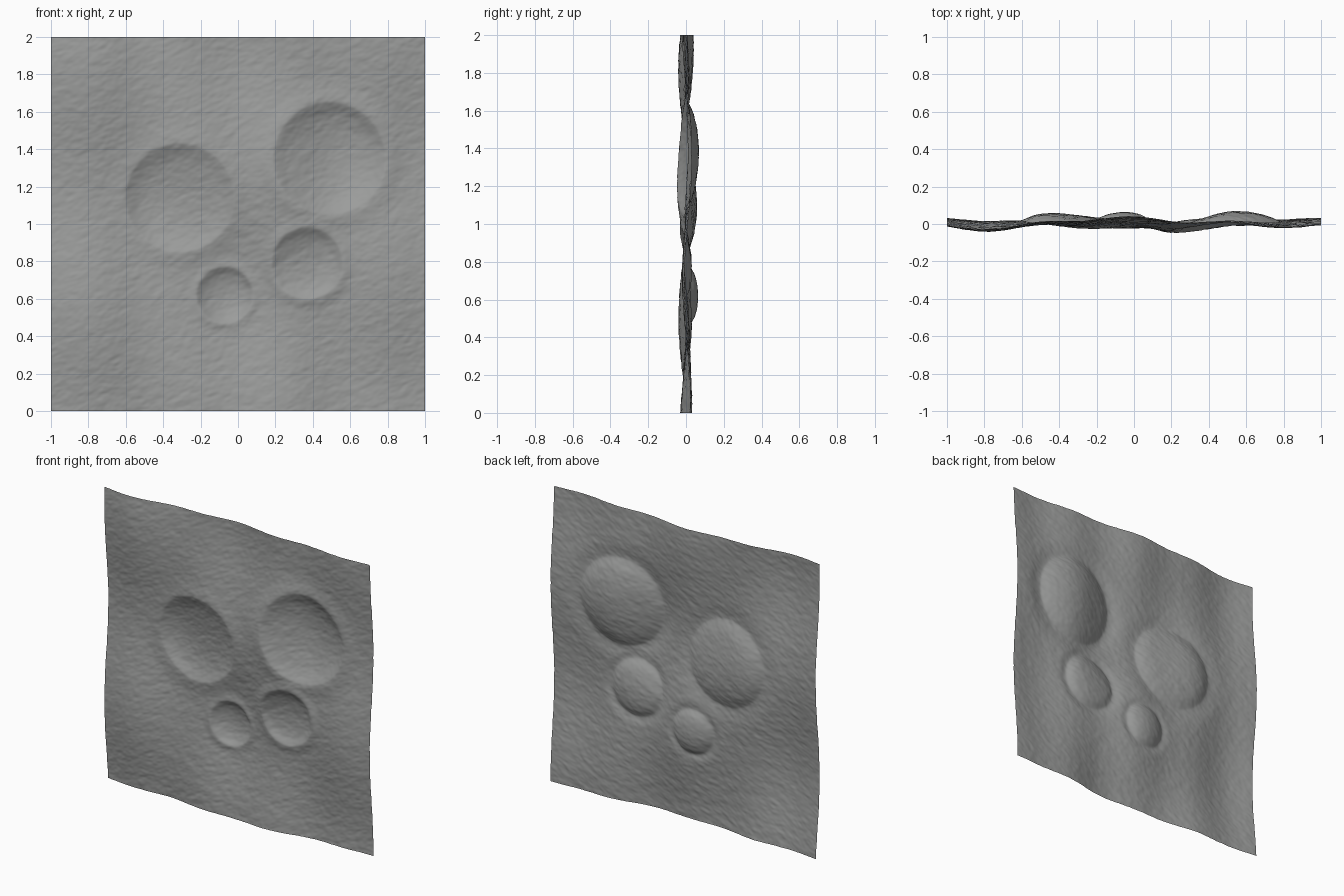
import bpy
import bmesh
from math import sin, cos, exp, hypot
from mathutils import Vector, noise

cube = bpy.data.objects.get("Cube")
if cube:
    bpy.data.objects.remove(cube, do_unlink=True)

SEGMENTS = 260

# Craters: centre x, centre z, radius, depth, rim height
CRATERS = [
    (-0.31, 1.14, 0.29, 0.046, 0.008),
    (0.49, 1.35, 0.30, 0.048, 0.012),
    (0.37, 0.79, 0.19, 0.034, 0.009),
    (-0.07, 0.62, 0.15, 0.024, 0.008),
]


def crater(x, z, cx, cz, radius, depth, rim):
    """Rounded bowl pushed to the back, with a soft raised lip in front."""
    t = hypot(x - cx, z - cz) / radius
    bowl = depth * max(0.0, 1 - t * t)
    lip = rim * exp(-((t - 1.04) / 0.2) ** 2)
    return bowl - lip


def ground(x, z):
    """Slanted swell, broad dimples, vertical ripples and a fine slanted grain."""
    v = z - 1
    y = 0.003 - 0.014 * sin(4.7 * v + 2.6 * x + 0.1)
    y -= 0.015 * cos(4.2 * x) * sin(4.8 * v + 0.46)
    y += 0.009 * cos(12 * x) - 0.007 * sin(6 * x)
    along, across = x + 0.4 * v, v - 0.4 * x
    y += 0.002 * noise.noise(Vector((along * 14, across * 32, 0.5)))
    y += 0.0018 * noise.noise(Vector((along * 30, across * 60, 3.5)))
    return y


# Rocky panel: a fine upright grid shaped by the ground and the craters
bm = bmesh.new()
bmesh.ops.create_grid(bm, x_segments=SEGMENTS, y_segments=SEGMENTS, size=1)
for vert in bm.verts:
    x, z = vert.co.x, vert.co.y + 1
    y = ground(x, z) + sum(crater(x, z, *c) for c in CRATERS)
    vert.co = (x, y, z)
bm.normal_update()
mesh = bpy.data.meshes.new("cratered_panel")
bm.to_mesh(mesh)
bm.free()
mesh.shade_smooth()

panel = bpy.data.objects.new("cratered_panel", mesh)
bpy.context.collection.objects.link(panel)

# Plain grey rock
rock = bpy.data.materials.new("grey_rock")
rock.use_nodes = True
color = (0.33, 0.335, 0.33, 1)
rock.diffuse_color = color
rock.node_tree.nodes["Principled BSDF"].inputs["Base Color"].default_value = color
mesh.materials.append(rock)
